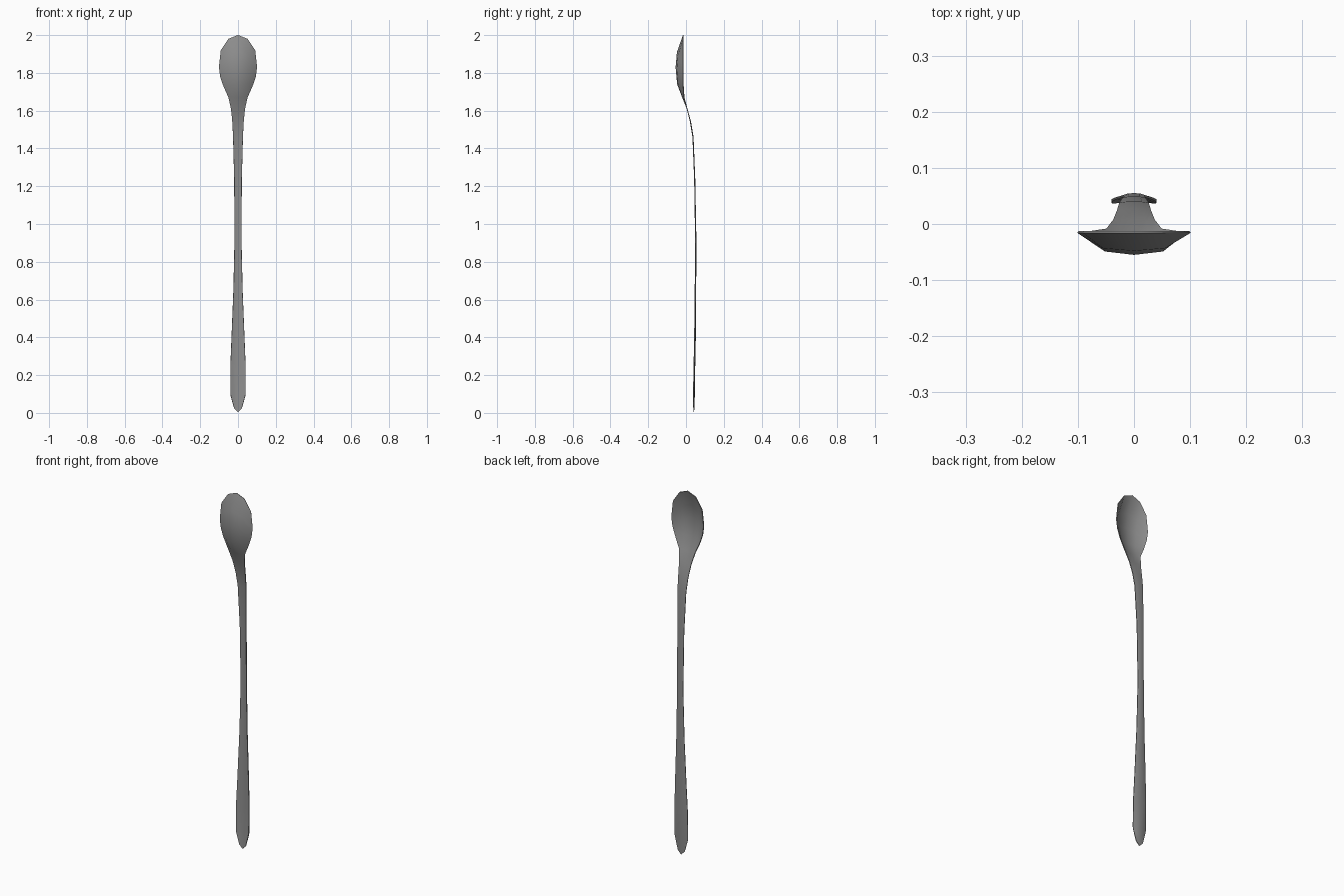
import bpy, bmesh, math

# One steel colour
steel = bpy.data.materials.new("steel_grey")
steel.diffuse_color = (0.27, 0.27, 0.27, 1)

# Cross-sections from bowl tip to handle end:
# half width, centre z, edge z, edge y, centre y
rows = [
    (0.090, 2.000, 1.920, -0.014, -0.014),
    (0.100, 1.910, 1.830, -0.014, -0.046),
    (0.093, 1.830, 1.780, -0.014, -0.053),
    (0.078, 1.740, 1.735, -0.014, -0.045),
    (0.050, 1.670, 1.670, -0.010, -0.018),
    (0.037, 1.610, 1.610, 0.006, 0.006),
    (0.030, 1.540, 1.540, 0.023, 0.025),
    (0.026, 1.460, 1.460, 0.036, 0.038),
    (0.020, 1.240, 1.240, 0.045, 0.047),
    (0.018, 0.920, 0.920, 0.050, 0.053),
    (0.024, 0.650, 0.650, 0.048, 0.052),
    (0.034, 0.400, 0.400, 0.045, 0.050),
    (0.040, 0.250, 0.250, 0.042, 0.047),
    (0.040, 0.060, 0.100, 0.039, 0.044),
    (0.037, 0.004, 0.085, 0.038, 0.041),
]
# Column position, share of edge height shift, share of depth
cols = [(-1, 1, 0), (-0.55, 0.25, 0.85), (0, 0, 1), (0.55, 0.25, 0.85), (1, 1, 0)]

# Spoon sheet lofted through the sections
bm = bmesh.new()
grid = []
for w, zc, ze, ye, yc in rows:
    grid.append([bm.verts.new((w * u, ye + (yc - ye) * d, zc + (ze - zc) * s))
                 for u, s, d in cols])
for a, b in zip(grid, grid[1:]):
    for i in range(len(cols) - 1):
        bm.faces.new((a[i], b[i], b[i + 1], a[i + 1]))
bmesh.ops.recalc_face_normals(bm, faces=bm.faces)
mesh = bpy.data.meshes.new("spoon")
bm.to_mesh(mesh)
bm.free()
mesh.materials.append(steel)
spoon = bpy.data.objects.new("spoon", mesh)
bpy.context.collection.objects.link(spoon)

# Thin metal thickness
bpy.context.view_layer.objects.active = spoon
spoon.select_set(True)
solid = spoon.modifiers.new("thickness", 'SOLIDIFY')
solid.thickness = 0.004
solid.offset = 0
bpy.ops.object.modifier_apply(modifier=solid.name)
bpy.ops.object.shade_smooth_by_angle(angle=math.radians(50))
